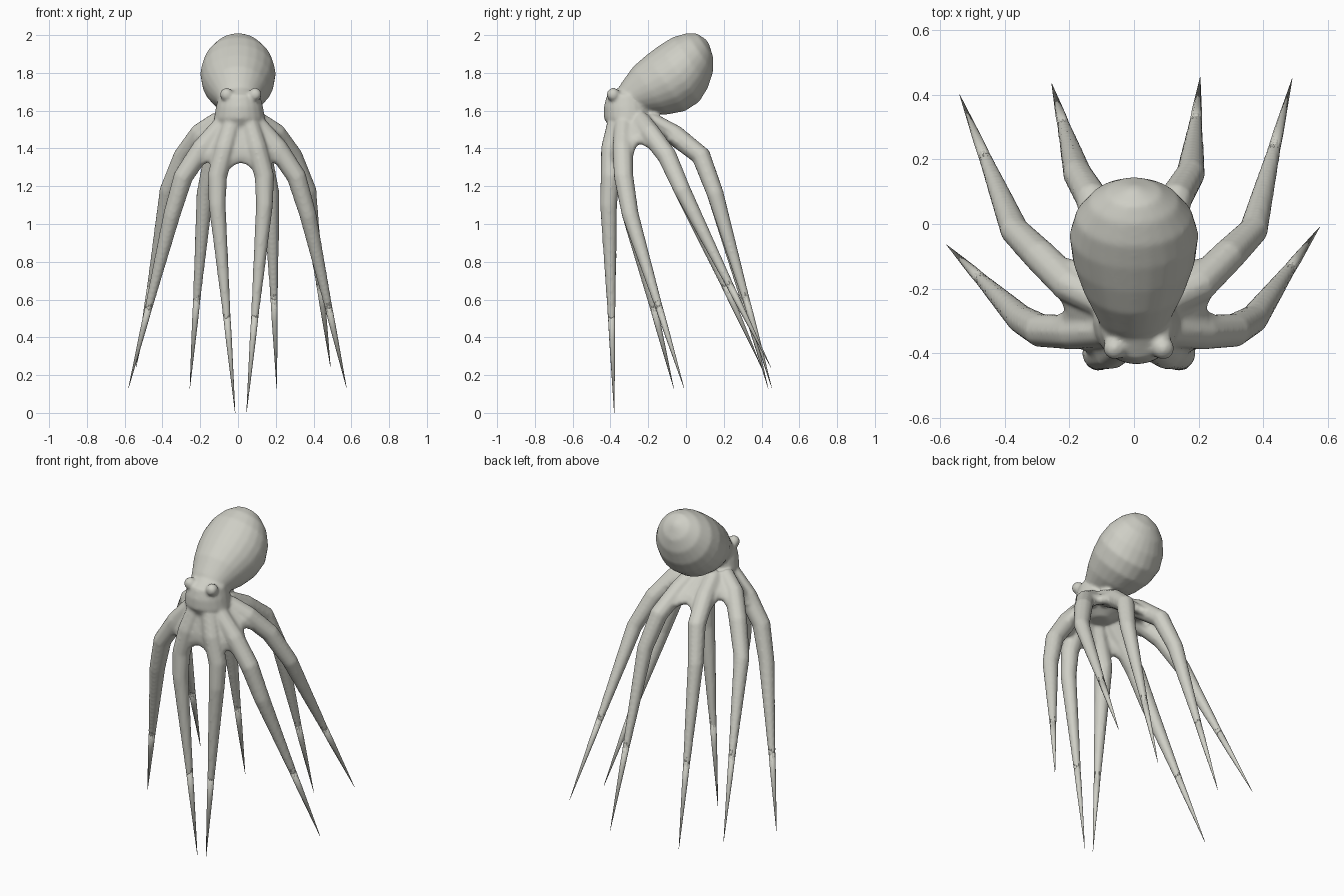
import bpy, bmesh, math
from mathutils import Vector

cube = bpy.data.objects.get("Cube")
if cube:
    bpy.data.objects.remove(cube, do_unlink=True)

skin = bpy.data.materials.new("pale_grey_skin")
skin.use_nodes = True
colour = (0.62, 0.62, 0.56, 1)
skin.diffuse_color = colour
for node in skin.node_tree.nodes:
    if node.type == 'BSDF_PRINCIPLED':
        node.inputs["Base Color"].default_value = colour
        node.inputs["Roughness"].default_value = 0.7


def loft(bm, rings, sides):
    """Closed skin through rings, each given as (centre, axis_a, axis_b)."""
    loops = []
    for centre, a, b in rings:
        angles = [2 * math.pi * i / sides for i in range(sides)]
        loops.append([bm.verts.new(centre + a * math.cos(t) + b * math.sin(t)) for t in angles])
    for low, high in zip(loops, loops[1:]):
        for i in range(sides):
            j = (i + 1) % sides
            bm.faces.new((low[i], low[j], high[j], high[i]))
    bm.faces.new(loops[0][::-1])
    bm.faces.new(loops[-1])


def tube(bm, points, radii, sides=10):
    """Tapered tube along a path, with a frame carried along without twist."""
    rings, side = [], None
    for i, p in enumerate(points):
        tangent = (points[min(i + 1, len(points) - 1)] - points[max(i - 1, 0)]).normalized()
        side = tangent.orthogonal() if side is None else side - tangent * side.dot(tangent)
        side.normalize()
        rings.append((p, side * radii[i], tangent.cross(side) * radii[i]))
    loft(bm, rings, sides)


def finish(bm, name):
    bmesh.ops.recalc_face_normals(bm, faces=bm.faces[:])
    for face in bm.faces:
        face.smooth = True
    mesh = bpy.data.meshes.new(name)
    bm.to_mesh(mesh)
    bm.free()
    mesh.materials.append(skin)
    obj = bpy.data.objects.new(name, mesh)
    bpy.context.collection.objects.link(obj)
    return obj


def along(path, t):
    """Point on a path, t counted in path points."""
    i = min(int(t), len(path) - 2)
    return path[i].lerp(path[i + 1], t - i)


# Arm pairs: shared path to the knee, sideways shift of the mirror, two tips
PAIRS = {
    "front": ([(.05, -.36, 1.57), (.10, -.395, 1.4), (.14, -.40, 1.25), (.14, -.41, 1.1)],
              .03, (.045, -.38, 0), (-.015, -.38, 0)),
    "front_side": ([(.09, -.33, 1.54), (.21, -.335, 1.4), (.31, -.33, 1.25), (.37, -.295, 1.05)],
                   .02, (.575, -.01, .13), (-.58, -.065, .13)),
    "rear_side": ([(.1, -.24, 1.55), (.2, -.19, 1.48), (.29, -.1, 1.36), (.37, -.02, 1.18)],
                  0, (.49, .45, .24), (-.54, .40, .24)),
    "rear": ([(.06, -.2, 1.55), (.09, -.06, 1.47), (.13, .08, 1.36), (.175, .155, 1.16)],
             0, (.205, .455, .13), (-.255, .435, .13)),
}
left, right = [], []
for name, (path, shift, left_tip, right_tip) in PAIRS.items():
    left.append((name + "_left", [Vector(p) for p in path], Vector(left_tip)))
    right.append((name + "_right", [Vector((shift - x, y, z)) for x, y, z in path],
                  Vector(right_tip)))
arms = left + right[::-1]          # in order around the body

body = bmesh.new()

# Mantle: egg leaning back, rings of (distance, offset, height radius, width radius)
base = Vector((0, -.35, 1.62))
axis = Vector((0, .82, .57)).normalized()
up = Vector((0, -.57, .82)).normalized()
across = Vector((1, 0, 0))
MANTLE = [(0, 0, .06, .09), (.08, 0, .1, .115), (.18, -.02, .155, .16),
          (.27, -.035, .18, .19), (.36, -.035, .183, .2), (.44, -.02, .163, .182),
          (.51, -.005, .125, .138), (.555, .01, .078, .083), (.578, .02, .015, .015)]
loft(body, [(base + axis * s + up * c, across * w, up * h) for s, c, h, w in MANTLE], 24)

# Head: rings of (height, depth position, width radius, depth radius)
HEAD = [(1.46, -.29, .05, .05), (1.5, -.29, .13, .11), (1.56, -.305, .135, .13),
        (1.62, -.31, .125, .125), (1.68, -.31, .11, .11), (1.72, -.3, .06, .06)]
loft(body, [(Vector((.008, y, z)), across * w, Vector((0, d, 0))) for z, y, w, d in HEAD], 20)

# Eyes
for side in (-1, 1):
    eye = bmesh.ops.create_uvsphere(body, u_segments=14, v_segments=10, radius=.036)
    bmesh.ops.translate(body, verts=eye["verts"], vec=(.015 + side * .075, -.385, 1.685))

# Arms, blended into the body; the thin ends follow as separate cones
KNEE = .046
for name, path, tip in arms:
    end = .75
    tube(body, path + [path[-1].lerp(tip, end)], [.05, .056, .053, KNEE, KNEE * (1 - end)])

# Webbing: fleshy strands between neighbouring arms, shorter in the middle
WEB_DEPTH = [1.45, 1.08, 1.15, 1.4, 1.15, 1.08, 1.45, 1.5]
STRANDS = 9
for i, depth in enumerate(WEB_DEPTH):
    first, second = arms[i][1], arms[(i + 1) % len(arms)][1]
    for k in range(1, STRANDS):
        u = k / STRANDS
        reach = 2 - (2 - depth) * (1 - (2 * u - 1) ** 2)
        steps = [reach * n / 6 for n in range(7)]
        strand = [along(first, t).lerp(along(second, t), u) for t in steps]
        tube(body, strand, [.032] * 6 + [.02], 8)

# Fuse everything into one soft skin
body_obj = finish(body, "octopus_body")
remesh = body_obj.modifiers.new("fuse", 'REMESH')
remesh.mode = 'VOXEL'
remesh.voxel_size = .009
remesh.use_smooth_shade = True
soften = body_obj.modifiers.new("soften", 'SMOOTH')
soften.factor = .5
soften.iterations = 7
bpy.context.view_layer.objects.active = body_obj
body_obj.select_set(True)
for modifier in ("fuse", "soften"):
    bpy.ops.object.modifier_apply(modifier=modifier)

# Pointed arm ends
for name, path, tip in arms:
    bm = bmesh.new()
    stops = [.5, .65, 1]
    radii = [KNEE * .5 * .88, KNEE * .35, .0008]
    tube(bm, [path[-1].lerp(tip, t) for t in stops], radii)
    finish(bm, name + "_arm_tip")
